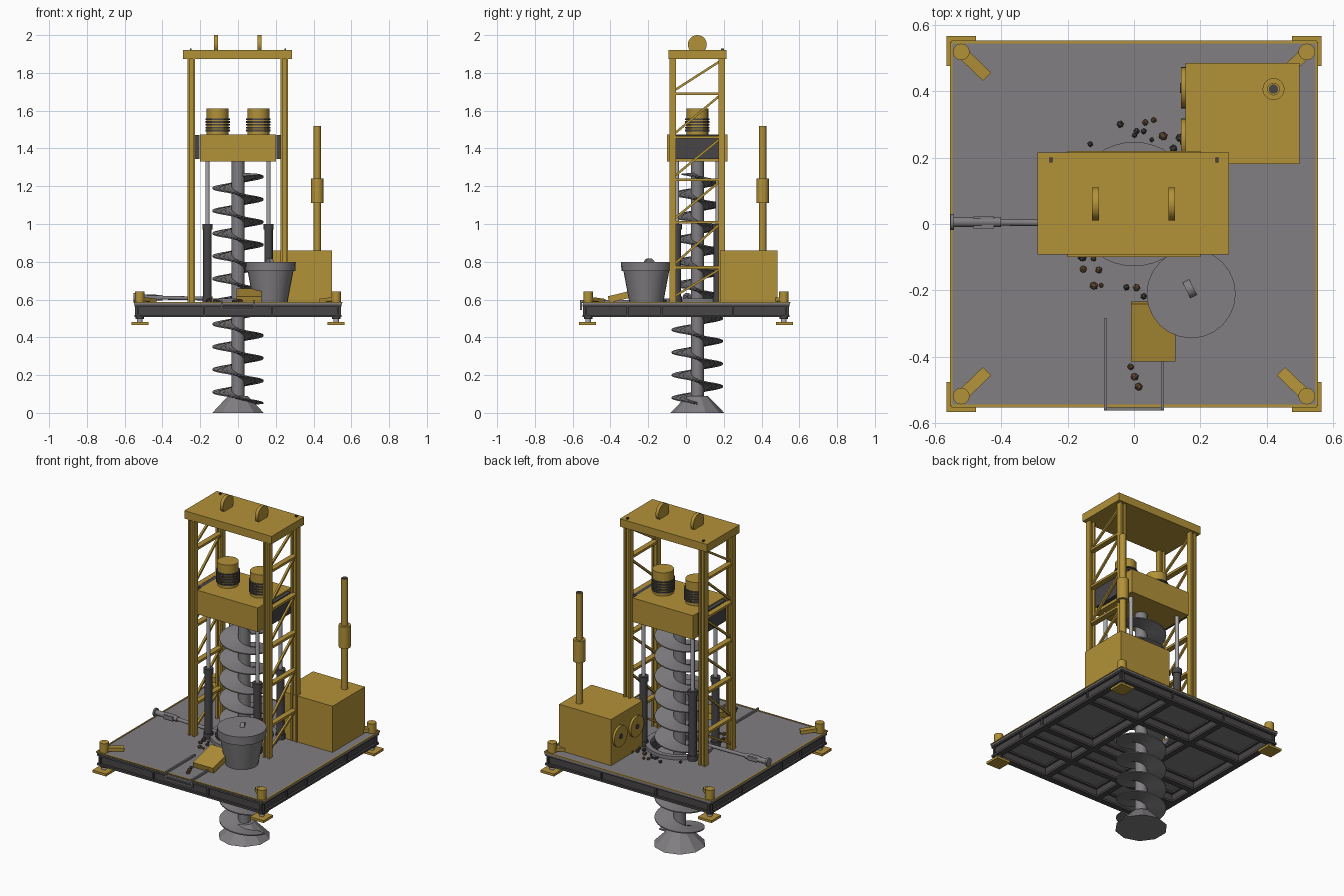
import bpy, bmesh, math, random
from mathutils import Matrix, Vector

if "Cube" in bpy.data.objects:
    bpy.data.objects.remove(bpy.data.objects["Cube"])

random.seed(4)


def material(name, rgb):
    m = bpy.data.materials.new(name)
    m.diffuse_color = (*rgb, 1)
    m.use_nodes = True
    m.node_tree.nodes["Principled BSDF"].inputs["Base Color"].default_value = m.diffuse_color
    return m


YELLOW = material("mustard paint", (0.45, 0.285, 0.04))
GREY = material("mid grey steel", (0.22, 0.21, 0.22))
DARK = material("dark steel", (0.065, 0.06, 0.063))
SILVER = material("bright steel", (0.40, 0.40, 0.42))
BROWN = material("brown rock", (0.15, 0.085, 0.04))


def box(bm, x0, x1, y0, y1, z0, z1):
    m = Matrix.Translation(((x0 + x1) / 2, (y0 + y1) / 2, (z0 + z1) / 2))
    bmesh.ops.create_cube(bm, size=1, matrix=m @ Matrix.Diagonal((x1 - x0, y1 - y0, z1 - z0, 1)))


def rod(bm, a, b, r, r2=None, n=20):
    a, b = Vector(a), Vector(b)
    d = b - a
    m = Matrix.Translation((a + b) / 2) @ d.to_track_quat('Z', 'Y').to_matrix().to_4x4()
    bmesh.ops.create_cone(bm, cap_ends=True, segments=n, radius1=r,
                          radius2=r if r2 is None else r2, depth=d.length, matrix=m)


def bar(bm, a, b, w, h):
    a, b = Vector(a), Vector(b)
    d = b - a
    m = Matrix.Translation((a + b) / 2) @ d.to_track_quat('X', 'Z').to_matrix().to_4x4()
    bmesh.ops.create_cube(bm, size=1, matrix=m @ Matrix.Diagonal((d.length, w, h, 1)))


def ibeam(bm, axis, pos, half, z0=0.507, z1=0.575, w=0.035):
    """Horizontal I-beam along x or y: two flanges and a web."""
    for hw, lo, hi in ((w / 2, z0, z0 + .012), (w / 2, z1 - .012, z1), (.005, z0 + .012, z1 - .012)):
        if axis == 'x':
            box(bm, -half, half, pos - hw, pos + hw, lo, hi)
        else:
            box(bm, pos - hw, pos + hw, -half, half, lo, hi)


def finish(bm, name, mat, smooth=False):
    bmesh.ops.recalc_face_normals(bm, faces=bm.faces)
    me = bpy.data.meshes.new(name)
    bm.to_mesh(me)
    bm.free()
    me.materials.append(mat)
    if smooth:
        me.shade_smooth()
        me.set_sharp_from_angle(angle=math.radians(35))
    ob = bpy.data.objects.new(name, me)
    bpy.context.collection.objects.link(ob)
    return ob


def part(name, mat, build, smooth=False):
    bm = bmesh.new()
    build(bm)
    return finish(bm, name, mat, smooth)


CY = 0.06  # auger axis

# Deck plate with a round opening for the auger
deck = part("deck_plate", GREY, lambda b: box(b, -.55, .55, -.545, .55, .573, .585))
cutter = part("deck_cutter", GREY, lambda b: rod(b, (0, CY, .5), (0, CY, .65), .155, n=32))
cutter.hide_render = True
cutter.hide_viewport = True
mod = deck.modifiers.new("opening", 'BOOLEAN')
mod.object = cutter
mod.operation = 'DIFFERENCE'
mod.solver = 'EXACT'

# Beam grid under the deck
bm = bmesh.new()
for p in (-.53, -.18, .18, .53):
    ibeam(bm, 'y', p, .545)
for p in (-.53, -.31, -.13, .25, .53):
    ibeam(bm, 'x', p, .545)
finish(bm, "deck_frame", DARK)

# Thin coloured edging
bm = bmesh.new()
for s in (-1, 1):
    box(bm, -.55, .55, s * .548 - .004, s * .548 + .004, .583, .588)
    box(bm, s * .55 - .004, s * .55 + .004, -.548, .548, .583, .588)
finish(bm, "deck_edging", YELLOW)

# Corner levelling jacks
caps, screws, collars = bmesh.new(), bmesh.new(), bmesh.new()
for sx in (-1, 1):
    for sy in (-1, 1):
        x, y = sx * .52, sy * .518
        rod(caps, (x, y, .575), (x, y, .642), .025)
        px, py = sx * .52, sy * .521
        box(caps, px - .045, px + .045, py - .045, py + .045, .466, .48)
        bar(caps, (x, y, .604), (sx * .443, sy * .444, .594), .035, .02)
        rod(screws, (x, y, .475), (x, y, .58), .014)
        rod(collars, (x, y, .497), (x, y, .515), .022)
finish(caps, "jack_feet_and_caps", YELLOW, True)
finish(screws, "jack_screws", SILVER, True)
finish(collars, "jack_collars", DARK, True)

# Auger: shaft, helical flight, cutting tip
part("auger_shaft", GREY, lambda b: rod(b, (0, CY, .05), (0, CY, 1.34), .034, n=24), True)
bm = bmesh.new()
z0, z1, pitch, seg = .05, 1.265, .12, 28
steps = int((z1 - z0) / pitch * seg)
prev = None
for i in range(steps + 1):
    z = z0 + i * pitch / seg
    t = -2 * math.pi * i / seg
    ring = [bm.verts.new((r * math.cos(t), CY + r * math.sin(t), z + dz))
            for r, dz in ((.03, -.009), (.136, -.003), (.136, .003), (.03, .009))]
    if prev:
        for k in range(4):
            bm.faces.new((prev[k], prev[(k + 1) % 4], ring[(k + 1) % 4], ring[k]))
    else:
        bm.faces.new(ring)
    prev = ring
bm.faces.new(prev)
finish(bm, "auger_flight", GREY, True)
part("auger_tip", GREY, lambda b: rod(b, (0, CY, 0), (0, CY, .09), .143, .055, 10))

# Collar around the opening
bm = bmesh.new()
rings = [[bm.verts.new((r * math.cos(a * math.pi / 20), CY + r * math.sin(a * math.pi / 20), z))
          for a in range(40)] for r, z in ((.187, .58), (.187, .605), (.158, .605), (.158, .58))]
for k in range(4):
    for a in range(40):
        b = (a + 1) % 40
        bm.faces.new((rings[k][a], rings[k][b], rings[(k + 1) % 4][b], rings[(k + 1) % 4][a]))
finish(bm, "opening_collar", GREY, True)

# Lattice mast: four H-section legs, rungs and diagonals on both sides
bm = bmesh.new()
levels = (.6, .77, 1.01, 1.235, 1.46, 1.69, 1.87)
for x in (-.248, .246):
    for y in (-.07, .19):
        for s in (-1, 1):
            box(bm, x + s * .015 - .005, x + s * .015 + .005, y - .017, y + .017, .585, 1.88)
        box(bm, x - .012, x + .012, y - .004, y + .004, .585, 1.88)
    for lo, hi in zip(levels, levels[1:]):
        bar(bm, (x, -.065, lo + .015), (x, .185, hi - .005), .012, .012)
        if lo > .6:
            box(bm, x - .016, x + .016, -.07, .19, lo - .007, lo + .007)
finish(bm, "mast_lattice", YELLOW)

# Mast head with lifting lugs
bm = bmesh.new()
box(bm, -.29, .286, -.092, .215, 1.873, 1.92)
for x in (-.116, .114):
    rod(bm, (x - .01, CY, 1.95), (x + .01, CY, 1.95), .05, n=28)
finish(bm, "mast_head", YELLOW, True)
bm = bmesh.new()
for x in (-.25, .25):
    box(bm, x - .005, x + .005, .185, .2, 1.915, 1.928)
finish(bm, "mast_head_pins", DARK)

# Drive head with finned motors and guide shoes
part("drive_head", YELLOW, lambda b: box(b, -.2, .2, -.1, .22, 1.33, 1.473))
shoes, motors, fins = bmesh.new(), bmesh.new(), bmesh.new()
for s in (-1, 1):
    box(shoes, s * .215 - .012, s * .215 + .012, -.055, .175, 1.345, 1.47)
    x = s * .108
    rod(motors, (x, CY, 1.47), (x, CY, 1.612), .058, n=24)
    for k in range(5):
        z = 1.495 + k * .015
        rod(fins, (x, CY, z - .004), (x, CY, z + .004), .065, n=24)
finish(shoes, "guide_shoes", DARK)
finish(motors, "drive_motors", YELLOW, True)
finish(fins, "motor_fins", DARK, True)

# Four lift cylinders
barrels, rods = bmesh.new(), bmesh.new()
for x in (-.162, .162):
    for y in (-.048, .168):
        rod(barrels, (x, y, .585), (x, y, 1.0), .022)
        for z in (.6, .985):
            rod(barrels, (x, y, z - .015), (x, y, z + .015), .027)
        rod(rods, (x, y, .99), (x, y, 1.335), .011)
finish(barrels, "lift_barrels", DARK, True)
finish(rods, "lift_rods", SILVER, True)

# Power unit with side fans and exhaust
part("power_unit", YELLOW, lambda b: box(b, .155, .498, .18, .485, .585, .86))
fans, hubs = bmesh.new(), bmesh.new()
for y in (.41, .255):
    rod(fans, (.142, y, .735), (.157, y, .735), .062, n=28)
    rod(hubs, (.138, y, .735), (.145, y, .735), .015)
finish(fans, "fan_covers", YELLOW, True)
finish(hubs, "fan_hubs", DARK, True)
bm = bmesh.new()
rod(bm, (.42, .406, .85), (.42, .406, 1.518), .019)
rod(bm, (.42, .406, 1.11), (.42, .406, 1.24), .033)
finish(bm, "exhaust_stack", YELLOW, True)
part("exhaust_opening", DARK, lambda b: rod(b, (.42, .406, 1.515), (.42, .406, 1.52), .014))

# Spoil bucket with rim, lid and handle
bm = bmesh.new()
rod(bm, (.172, -.21, .585), (.172, -.21, .755), .09, .122, 24)
rod(bm, (.172, -.21, .75), (.172, -.21, .8), .132, .134, 24)
rod(bm, (.158, -.2, .79), (.178, -.19, .79), .028, n=20)
finish(bm, "spoil_bucket", GREY, True)

# Sloping chute
part("chute", YELLOW, lambda b: bar(b, (.058, -.41, .60), (.058, -.237, .642), .134, .035))

# Access step frame and handrails on the front edge
bm = bmesh.new()
for x, y in ((-.086, -.285), (.086, -.40)):
    box(bm, x - .005, x + .005, -.56, y, .585, .597)
    box(bm, x - .005, x + .005, -.56, -.55, .545, .597)
for z in (.545, .568):
    box(bm, -.09, .09, -.562, -.55, z, z + .008)
finish(bm, "step_frame", GREY)

# Side pipe with coupling and end flange
bm = bmesh.new()
rod(bm, (-.545, .006, .612), (-.14, .003, .605), .01)
rod(bm, (-.545, .006, .612), (-.40, .006, .61), .015)
box(bm, -.483, -.422, -.013, .023, .598, .622)
rod(bm, (-.552, .006, .612), (-.542, .006, .612), .024)
finish(bm, "side_pipe", GREY, True)

# Loose rubble around the opening
for name, mat, count in (("brown_rubble", BROWN, 16), ("dark_rubble", DARK, 14)):
    bm = bmesh.new()
    for k in range(count):
        side = random.choice((1, -1))
        a = side * math.pi / 2 + random.uniform(-.8, .8)
        d, r = random.uniform(.2, .28), random.uniform(.007, .014)
        p = (d * math.cos(a), CY + d * math.sin(a), .585 + r * .6)
        if k < 3 and mat is BROWN:
            p = (-.01 + .012 * k, -.43 - .03 * k, .592)
        m = Matrix.Translation(p) @ Matrix.Rotation(random.uniform(0, 6), 4, (1, 1, 0))
        bmesh.ops.create_icosphere(bm, subdivisions=1, radius=r, matrix=m)
    finish(bm, name, mat)
